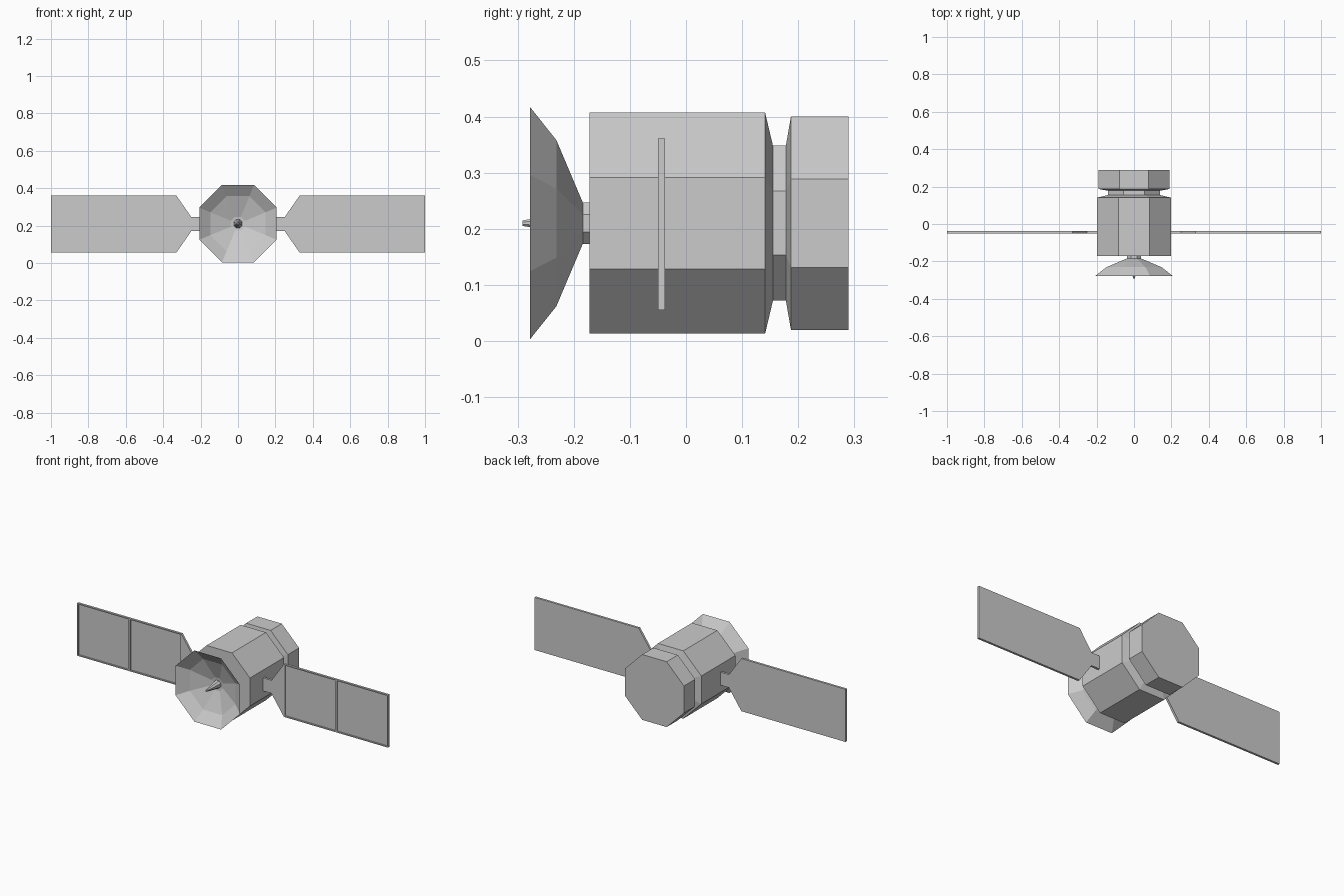
import bpy, bmesh, math

if "Cube" in bpy.data.objects:
    bpy.data.objects.remove(bpy.data.objects["Cube"])

ZC = 0.21      # height of the main axis
SIDES = 8


def finish(name, bm):
    bmesh.ops.recalc_face_normals(bm, faces=bm.faces)
    me = bpy.data.meshes.new(name)
    bm.to_mesh(me)
    bm.free()
    ob = bpy.data.objects.new(name, me)
    bpy.context.collection.objects.link(ob)
    return ob


def lathe(name, profile):
    """Octagonal solid along y from (y, apothem) pairs; apothem 0 gives a point."""
    bm = bmesh.new()
    rings = []
    for y, a in profile:
        if a == 0:
            rings.append([bm.verts.new((0, y, ZC))] * SIDES)
            continue
        r = a / math.cos(math.pi / SIDES)
        angles = [(i + 0.5) * 2 * math.pi / SIDES for i in range(SIDES)]
        rings.append([bm.verts.new((r * math.cos(t), y, ZC + r * math.sin(t))) for t in angles])
    for a, b in zip(rings, rings[1:]):
        for i in range(SIDES):
            j = (i + 1) % SIDES
            quad = [a[i], a[j], b[j], b[i]]
            bm.faces.new(list(dict.fromkeys(quad)))
    for ring in (rings[0], rings[-1]):
        if ring[0] is not ring[1]:
            bm.faces.new(ring)
    return finish(name, bm)


# Main body with the waist groove and rear section
lathe("body", [(-0.172, 0.197), (0.141, 0.197), (0.155, 0.138),
               (0.178, 0.138), (0.187, 0.19), (0.29, 0.19)])

# Dish: outer shell, rim, then the hollow inside
lathe("dish", [(-0.184, 0.037), (-0.231, 0.148), (-0.278, 0.207),
               (-0.233, 0.147), (-0.19, 0.037), (-0.186, 0)])
lathe("dish_stem", [(-0.186, 0.037), (-0.17, 0.037)])
lathe("feed_cone", [(-0.291, 0.005), (-0.188, 0.022)])

# Solar wing: arm, taper and two recessed cells, mirrored to the other side
bm = bmesh.new()
stations = [(0.19, 0.038), (0.25, 0.038), (0.33, 0.153), (0.665, 0.153), (1.0, 0.153)]
layers = [[[bm.verts.new((x, y, ZC - 0.002 + s * h)) for s in (-1, 1)] for x, h in stations]
          for y in (-0.05, -0.037)]
front, back = layers
cells = []
for i in range(len(stations) - 1):
    f = bm.faces.new((front[i][0], front[i + 1][0], front[i + 1][1], front[i][1]))
    if i >= 2:
        cells.append(f)
    bm.faces.new((back[i][1], back[i + 1][1], back[i + 1][0], back[i][0]))
    for s in (0, 1):
        bm.faces.new((front[i][s], front[i + 1][s], back[i + 1][s], back[i][s]))
for i in (0, -1):
    bm.faces.new((front[i][0], front[i][1], back[i][1], back[i][0]))
bmesh.ops.recalc_face_normals(bm, faces=bm.faces)
for thickness, depth in ((0.009, 0), (0.0005, -0.006)):
    bmesh.ops.inset_individual(bm, faces=cells, thickness=thickness, depth=depth)
wing = finish("solar_wings", bm)
wing.modifiers.new("Mirror", "MIRROR").use_clip = True
